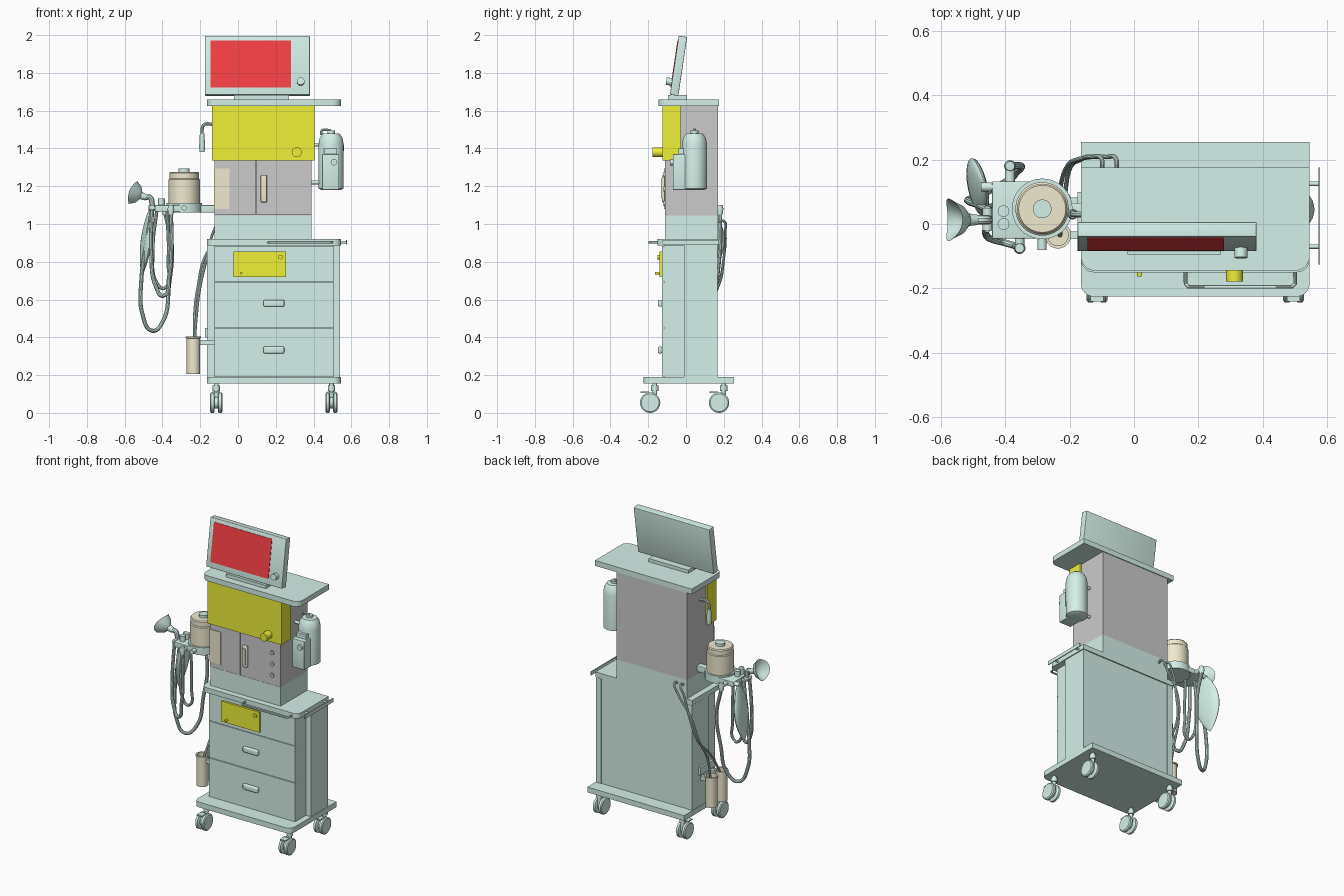
import bpy, bmesh, math
from mathutils import Vector, Matrix

def mat(name, c):
    m = bpy.data.materials.new(name)
    m.diffuse_color = (*c, 1)
    return m

TEAL = mat("teal", (0.66, 0.87, 0.81))
YEL = mat("yellow", (0.87, 0.87, 0.04))
RED = mat("red", (0.92, 0.05, 0.06))
TAN = mat("tan", (0.86, 0.82, 0.62))
GREY = mat("grey", (0.68, 0.68, 0.68))

def finish(name, bm, m):
    bmesh.ops.remove_doubles(bm, verts=bm.verts, dist=1e-5)
    bmesh.ops.recalc_face_normals(bm, faces=bm.faces)
    me = bpy.data.meshes.new(name)
    bm.to_mesh(me)
    bm.free()
    me.materials.append(m)
    o = bpy.data.objects.new(name, me)
    bpy.context.collection.objects.link(o)
    return o

def box(name, x, y, z, m=TEAL, bevel=0):
    bm = bmesh.new()
    bmesh.ops.create_cube(bm, size=1)
    for v in bm.verts:
        v.co = [(a[0] + a[1]) / 2 + c * (a[1] - a[0]) for a, c in zip((x, y, z), v.co)]
    if bevel:
        bmesh.ops.bevel(bm, geom=bm.edges[:], offset=bevel, segments=3, profile=0.5, affect='EDGES')
    return finish(name, bm, m)

def slab(name, x, y, z, r):
    """Plate with rounded front corners."""
    pts = [(x[1], y[1]), (x[0], y[1])]
    for cx, a0 in ((x[0] + r, 180), (x[1] - r, 270)):
        for i in range(9):
            a = math.radians(a0 + i * 90 / 8)
            pts.append((cx + r * math.cos(a), y[0] + r + r * math.sin(a)))
    bm = bmesh.new()
    f = bm.faces.new([bm.verts.new((*p, z[0])) for p in pts])
    ext = bmesh.ops.extrude_face_region(bm, geom=[f])
    bmesh.ops.translate(bm, vec=(0, 0, z[1] - z[0]),
                        verts=[g for g in ext["geom"] if isinstance(g, bmesh.types.BMVert)])
    return finish(name, bm, TEAL)

def lathe(name, prof, loc, axis=(0, 0, 1), m=TEAL, n=32, sy=1, saddle=0):
    """Revolve (radius, height) points about an axis; sy squashes, saddle curves the rim."""
    bm = bmesh.new()
    rings = []
    for r, h in prof:
        ring = []
        for i in range(n):
            a = math.tau * i / n
            x, y = r * math.cos(a), r * math.sin(a) * sy
            ring.append(bm.verts.new((x, y, h + saddle * y * y)))
        rings.append(ring)
    for a, b in zip(rings, rings[1:]):
        for i in range(n):
            j = (i + 1) % n
            bm.faces.new((a[i], a[j], b[j], b[i]))
    bmesh.ops.remove_doubles(bm, verts=bm.verts, dist=1e-5)
    q = Vector((0, 0, 1)).rotation_difference(Vector(axis).normalized())
    bm.transform(Matrix.Translation(loc) @ q.to_matrix().to_4x4())
    return finish(name, bm, m)

def cyl(name, p0, p1, r, m=TEAL, n=24):
    d = Vector(p1) - Vector(p0)
    return lathe(name, [(0, 0), (r, 0), (r, d.length), (0, d.length)], p0, d, m, n)

def tube(name, pts, r, m=TEAL, smooth=True):
    cu = bpy.data.curves.new(name, 'CURVE')
    cu.dimensions = '3D'
    cu.bevel_depth, cu.bevel_resolution, cu.use_fill_caps = r, 3, True
    s = cu.splines.new('BEZIER')
    s.bezier_points.add(len(pts) - 1)
    for b, p in zip(s.bezier_points, pts):
        b.co = p
        b.handle_left_type = b.handle_right_type = 'AUTO' if smooth else 'VECTOR'
    s.resolution_u = 8 if smooth else 1
    cu.materials.append(m)
    o = bpy.data.objects.new(name, cu)
    bpy.context.collection.objects.link(o)
    o.select_set(True)
    bpy.context.view_layer.objects.active = o
    bpy.ops.object.convert(target='MESH')
    o.select_set(False)
    return o

# Base plate and twin-wheel casters
slab("base_plate", (-0.165, 0.545), (-0.225, 0.255), (0.155, 0.19), 0.04)
for x in (-0.115, 0.495):
    for y in (-0.19, 0.175):
        for s in (-1, 1):
            lathe("caster_wheel", [(0, 0), (0.047, 0), (0.054, 0.004), (0.054, 0.018), (0.047, 0.023), (0, 0.023)],
                  (x + s * 0.009, y, 0.054), (s, 0, 0))
        cyl("caster_axle", (x - 0.012, y, 0.054), (x + 0.012, y, 0.054), 0.03)
        cyl("caster_stem", (x, y + 0.025, 0.06), (x, y + 0.025, 0.155), 0.012)
        cyl("caster_collar", (x, y + 0.025, 0.115), (x, y + 0.025, 0.145), 0.019)
        lever = box("caster_brake", (x - 0.02, x + 0.02), (y - 0.05, y - 0.005), (0.105, 0.112))

# Drawer cabinet with set-back side panels
box("cabinet_body", (-0.125, 0.505), (-0.115, 0.165), (0.19, 0.885))
for x in ((-0.163, -0.125), (0.505, 0.541)):
    box("cabinet_side", x, (-0.01, 0.168), (0.19, 0.885))
for z in ((0.192, 0.447), (0.451, 0.691), (0.695, 0.884)):
    box("drawer_front", (-0.125, 0.505), (-0.127, -0.115), z)
for z in (0.58, 0.333):
    box("drawer_handle", (0.135, 0.245), (-0.148, -0.126), (z - 0.018, z + 0.018), TEAL, 0.007)
box("drawer_panel", (-0.025, 0.255), (-0.14, -0.126), (0.72, 0.855), YEL)
cyl("panel_knob", (0.225, -0.14, 0.825), (0.225, -0.15, 0.825), 0.012, YEL)
cyl("panel_tap", (0.017, -0.14, 0.74), (0.017, -0.163, 0.74), 0.007, YEL)

# Worktop with front and side rails
slab("worktop", (-0.165, 0.545), (-0.15, 0.17), (0.887, 0.92), 0.04)
tube("front_rail", [(0.16, -0.14, 0.903), (0.16, -0.185, 0.903), (0.17, -0.195, 0.903), (0.49, -0.195, 0.903),
                    (0.5, -0.185, 0.903), (0.5, -0.14, 0.903)], 0.006, smooth=False)
box("side_rail", (0.572, 0.578), (-0.125, 0.175), (0.891, 0.915))
for y in (-0.07, 0.125):
    cyl("rail_post", (0.54, y, 0.903), (0.574, y, 0.903), 0.007)

# Column with front doors and ventilator panel
box("column_foot", (-0.125, 0.39), (-0.11, 0.17), (0.92, 1.045))
box("column", (-0.125, 0.39), (-0.103, 0.17), (1.045, 1.625), GREY)
for x in ((-0.125, 0.093), (0.097, 0.39)):
    box("column_door", x, (-0.112, -0.103), (1.047, 1.335), GREY)
box("door_handle", (0.12, 0.153), (-0.128, -0.112), (1.115, 1.258), TAN, 0.005)
box("handle_grip", (0.13, 0.143), (-0.133, -0.127), (1.135, 1.24), TAN)
box("meter_panel", (-0.126, -0.045), (-0.117, -0.111), (1.08, 1.295), TAN)
for z in (1.11, 1.185, 1.26):
    cyl("door_stud", (0.33, -0.111, z), (0.33, -0.119, z), 0.014, GREY)
box("control_unit", (-0.137, 0.405), (-0.125, -0.03), (1.335, 1.625), YEL)
cyl("control_knob", (0.312, -0.12, 1.38), (0.312, -0.178, 1.38), 0.026, YEL)

# Side lever
tube("lever_arm", [(-0.12, 0.03, 1.525), (-0.18, 0.03, 1.525), (-0.19, 0.03, 1.5), (-0.185, 0.03, 1.45)], 0.009)
lathe("lever_grip", [(0, 0), (0.013, 0), (0.016, 0.03), (0.012, 0.1), (0, 0.1)], (-0.19, 0.03, 1.38), m=TEAL)

# Top shelf and monitor
slab("top_shelf", (-0.165, 0.545), (-0.145, 0.175), (1.625, 1.66), 0.045)
box("monitor_foot", (-0.02, 0.27), (-0.095, 0.005), (1.66, 1.682))
tilt = Matrix.Translation((0, -0.085, 1.685)) @ Matrix.Rotation(math.radians(-8.5), 4, 'X')
for o in (box("monitor_case", (-0.175, 0.38), (0, 0.045), (0, 0.315), TEAL, 0.003),
          box("monitor_screen", (-0.145, 0.28), (-0.003, 0.01), (0.037, 0.29), RED),
          cyl("monitor_knob", (0.332, 0, 0.068), (0.332, -0.03, 0.068), 0.02)):
    o.data.transform(tilt)

# Absorber canister on the right
lathe("canister", [(0, 0), (0.05, 0), (0.066, 0.008), (0.067, 0.24), (0.06, 0.275), (0.045, 0.298), (0, 0.302)],
      (0.493, 0.045, 1.18))
box("canister_bracket", (0.445, 0.535), (-0.07, 0.02), (1.18, 1.37), TEAL, 0.004)
box("canister_latch", (0.455, 0.525), (-0.04, 0.02), (1.37, 1.40))
cyl("canister_knob", (0.508, -0.07, 1.327), (0.508, -0.085, 1.327), 0.017)
cyl("canister_cap", (0.493, 0.045, 1.48), (0.493, 0.045, 1.495), 0.02)
tube("canister_handle", [(0.44, 0.045, 1.47), (0.445, 0.045, 1.495), (0.493, 0.045, 1.495)], 0.007)
for z in (1.22, 1.42):
    cyl("canister_arm", (0.385, 0.045, z), (0.45, 0.045, z), 0.01)

# Breathing circuit shelf and jar on the left
box("circuit_arm", (-0.21, -0.12), (0.02, 0.065), (1.06, 1.1), TEAL, 0.004)
cyl("jar_base", (-0.285, 0.047, 1.06), (-0.285, 0.047, 1.11), 0.094, n=40)
box("circuit_plate", (-0.44, -0.29), (-0.045, 0.132), (1.066, 1.1), TEAL, 0.003)
lathe("absorber_jar", [(0, 0), (0.083, 0), (0.083, 0.125), (0.078, 0.13), (0.078, 0.16), (0.073, 0.166), (0, 0.166)],
      (-0.285, 0.047, 1.11), m=TAN, n=40)
cyl("jar_cap", (-0.285, 0.047, 1.27), (-0.285, 0.047, 1.293), 0.029)
cyl("jar_gauge", (-0.285, -0.03, 1.085), (-0.285, -0.08, 1.085), 0.014)
for y in (0.0, 0.04):
    cyl("valve_knob", (-0.405, y, 1.1), (-0.405, y, 1.135), 0.018)
for x, y in ((-0.385, 0.18), (-0.355, -0.075)):
    cyl("hose_port", (x, 0.045, 1.08), (x, y, 1.08), 0.015)
    lathe("port_elbow", [(0, 0), (0.014, 0), (0.018, 0.03), (0.014, 0.05), (0, 0.05)], (x, y, 1.05))

# Mask, Y-piece, breathing bag and hoses
lathe("mask", [(0, 0), (0.016, 0), (0.02, 0.03), (0.045, 0.045), (0.062, 0.072), (0.066, 0.075), (0.06, 0.073),
               (0.04, 0.053), (0, 0.04)], (-0.485, 0.013, 1.14), (-0.94, 0, 0.35), saddle=5)
tube("mask_elbow", [(-0.49, 0.013, 1.142), (-0.465, 0.013, 1.14), (-0.455, 0.013, 1.11), (-0.455, 0.013, 1.07)], 0.015)
cyl("y_piece", (-0.455, -0.02, 1.085), (-0.455, 0.05, 1.085), 0.015)
cyl("bag_neck", (-0.43, 0.115, 1.085), (-0.475, 0.115, 1.085), 0.014)
bag = [(0, 0)] + [(0.085 * math.sin(math.pi * t) ** 0.8 + 0.013 * t, 0.37 * t)
                  for t in [i / 12 for i in range(1, 13)]] + [(0, 0.37)]
o = lathe("breathing_bag", bag, (0, 0, 0), n=24)
o.data.transform(Matrix.Translation((-0.51, 0.115, 0.72)) @ Matrix.Rotation(0.13, 4, 'Y')
                 @ Matrix.Rotation(0.2, 4, 'Z') @ Matrix.Diagonal((0.27, 1, 1, 1)))
tube("hose_long", [(-0.455, 0.045, 1.08), (-0.485, 0.06, 0.9), (-0.512, 0.07, 0.7), (-0.505, 0.08, 0.52),
                   (-0.455, 0.1, 0.435), (-0.4, 0.13, 0.48), (-0.365, 0.16, 0.68), (-0.35, 0.18, 0.88),
                   (-0.385, 0.18, 1.06)], 0.011)
tube("hose_short", [(-0.455, -0.015, 1.08), (-0.46, -0.03, 0.85), (-0.435, -0.05, 0.67), (-0.395, -0.06, 0.62),
                    (-0.365, -0.07, 0.72), (-0.352, -0.075, 0.9), (-0.355, -0.075, 1.06)], 0.011)
tube("hose_inner", [(-0.43, 0.06, 1.07), (-0.45, 0.05, 0.87), (-0.425, 0.04, 0.68), (-0.39, 0.04, 0.66),
                    (-0.37, 0.04, 0.8), (-0.375, 0.04, 1.07)], 0.009)

# Suction bottles and their hoses
for y, x0, dx in ((-0.035, -0.1, 0.0), (0.07, -0.055, 0.012)):
    lathe("suction_bottle", [(0, 0), (0.036, 0), (0.036, 0.19), (0.041, 0.192), (0.041, 0.2), (0.032, 0.2),
                             (0.032, 0.17), (0, 0.17)], (-0.236, y, 0.205), m=TAN)
    box("bottle_bracket", (-0.2, -0.12), (y - 0.012, y + 0.012), (0.36, 0.385), TEAL)
    tube("suction_hose", [(x0, 0.165, 1.01), (x0, 0.2, 1.015), (x0 - 0.03, 0.208, 0.96), (-0.165 - dx, 0.2, 0.82),
                          (-0.2 - dx, 0.17, 0.67), (-0.218 - dx, y * 0.5 + 0.07, 0.53), (-0.23, y, 0.38)], 0.007)
box("bottle_rail", (-0.175, -0.16), (-0.06, 0.1), (0.4, 0.45))

# Smooth round parts, keep hard edges
for o in bpy.context.scene.objects:
    o.select_set(o.type == 'MESH')
bpy.context.view_layer.objects.active = bpy.context.scene.objects[0]
bpy.ops.object.shade_smooth_by_angle(angle=math.radians(35))
